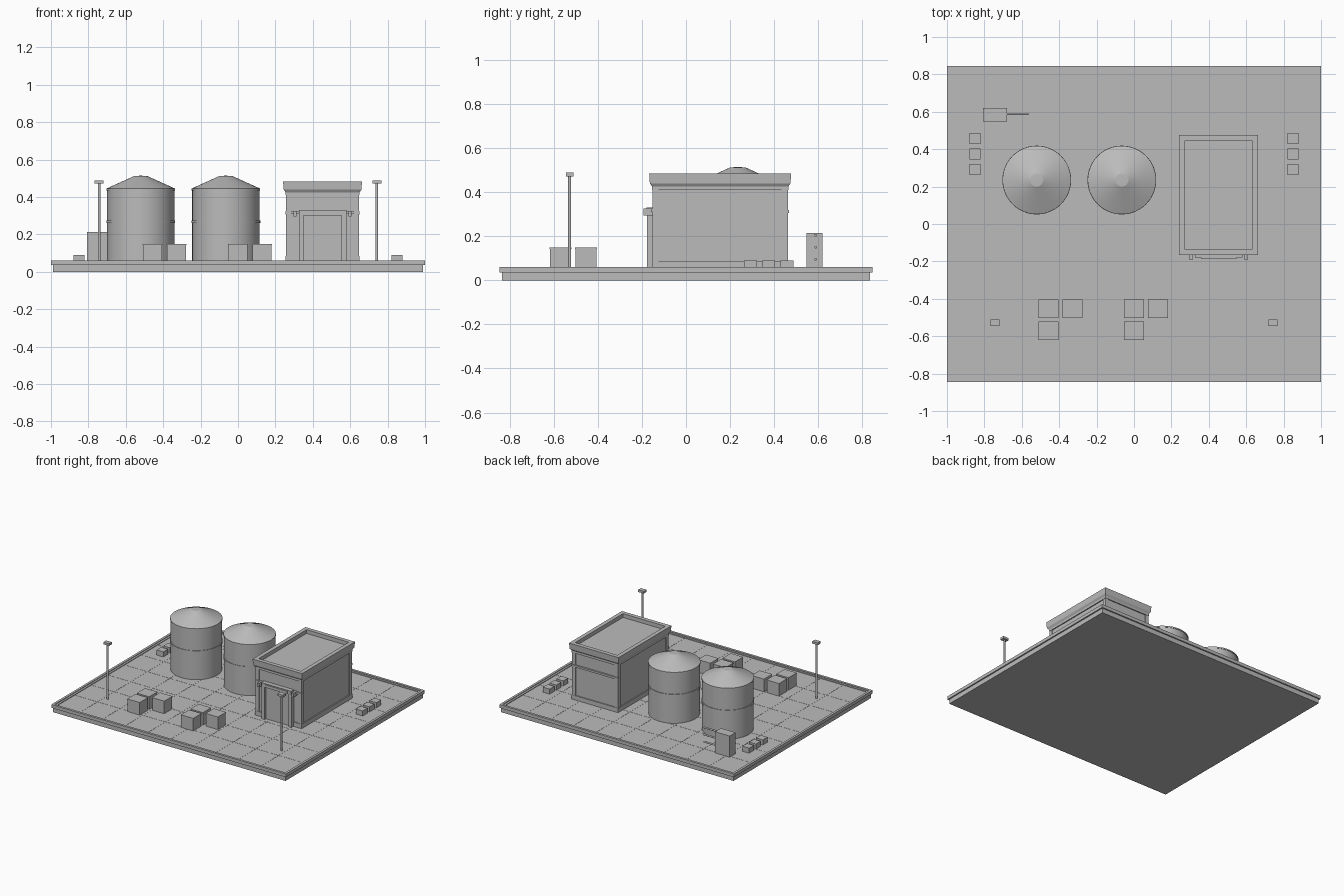
import bpy
import bmesh
import math

cube = bpy.data.objects.get("Cube")
if cube:
    bpy.data.objects.remove(cube, do_unlink=True)

grey = bpy.data.materials.new("plain grey")
colour = (0.5, 0.5, 0.5, 1)
grey.diffuse_color = colour
grey.use_nodes = True
grey.node_tree.nodes["Principled BSDF"].inputs["Base Color"].default_value = colour

GROUND = 0.05


def finish(name, bm):
    bmesh.ops.recalc_face_normals(bm, faces=bm.faces)
    mesh = bpy.data.meshes.new(name)
    bm.to_mesh(mesh)
    bm.free()
    mesh.materials.append(grey)
    obj = bpy.data.objects.new(name, mesh)
    bpy.context.collection.objects.link(obj)
    return obj


def add_box(bm, x, y, z):
    """Each argument is a (low, high) pair."""
    made = bmesh.ops.create_cube(bm, size=1)["verts"]
    for v in made:
        v.co = [pair[0] if c < 0 else pair[1] for c, pair in zip(v.co, (x, y, z))]


def boxes(name, *items):
    bm = bmesh.new()
    for item in items:
        add_box(bm, *item)
    return finish(name, bm)


def around(centre, half):
    return (centre - half, centre + half)


def rectangular_loft(name, centre, half, profile):
    """Stack rectangles, each given as (outward offset, height), and cap both ends."""
    bm = bmesh.new()
    rings = []
    for offset, z in profile:
        a, b = half[0] + offset, half[1] + offset
        corners = ((-a, -b), (a, -b), (a, b), (-a, b))
        rings.append([bm.verts.new((centre[0] + u, centre[1] + v, z)) for u, v in corners])
    for low, high in zip(rings, rings[1:]):
        for i in range(4):
            j = (i + 1) % 4
            bm.faces.new((low[i], low[j], high[j], high[i]))
    bm.faces.new(rings[0])
    bm.faces.new(rings[-1])
    return finish(name, bm)


def lathe(name, centre, profile, sides):
    bm = bmesh.new()
    verts = [bm.verts.new((r, 0, z)) for r, z in profile]
    edges = [bm.edges.new(pair) for pair in zip(verts, verts[1:])]
    bmesh.ops.spin(bm, geom=verts + edges, cent=(0, 0, 0), axis=(0, 0, 1),
                   angle=math.tau, steps=sides)
    bmesh.ops.remove_doubles(bm, verts=bm.verts, dist=0.0001)
    obj = finish(name, bm)
    obj.location = (*centre, 0)
    bpy.ops.object.select_all(action="DESELECT")
    obj.select_set(True)
    bpy.context.view_layer.objects.active = obj
    bpy.ops.object.shade_smooth_by_angle(angle=math.radians(20))
    return obj


# Slab with overhanging kerb
rectangular_loft("base_slab", (0, 0), (1, 0.845), [
    (-0.01, 0), (-0.01, 0.035), (0, 0.035), (0, 0.06), (-0.018, 0.06),
    (-0.018, 0.055), (-0.033, 0.055), (-0.033, GROUND)])

# Paving tiles with hairline seams
bm = bmesh.new()
columns, rows = 10, 8
width, depth = 1.93 / columns, 1.62 / rows
for i in range(columns):
    for j in range(rows):
        x = (i + 0.5 - columns / 2) * width
        y = (j + 0.5 - rows / 2) * depth
        add_box(bm, around(x, width / 2 - 0.001), around(y, depth / 2 - 0.001),
                (GROUND - 0.002, GROUND + 0.001))
finish("paving_tiles", bm)

# Storage tanks with a thin band and shallow conical roof
for side, x in (("right", -0.52), ("left", -0.065)):
    lathe(side + "_tank", (x, 0.235), [
        (0, GROUND), (0.18, GROUND), (0.18, 0.26), (0.184, 0.26), (0.184, 0.275),
        (0.18, 0.275), (0.18, 0.435), (0.183, 0.435), (0.183, 0.445),
        (0.035, 0.512), (0, 0.514)], 48)

# Building shell: plinth, wall, flared cornice, parapet and sunken roof
CX, CY, HX, HY = 0.452, 0.155, 0.198, 0.309
rectangular_loft("building_shell", (CX, CY), (HX, HY), [
    (0, GROUND), (0, 0.085), (-0.008, 0.085), (-0.008, 0.41), (0, 0.41), (0, 0.425),
    (0.01, 0.44), (0.013, 0.484), (-0.018, 0.484), (-0.018, 0.455)])
FRONT, BACK = CY - HY, CY + HY

# Corner pilasters
boxes("corner_pilasters", *[
    (around(CX + sx * (HX - 0.016), 0.014), around(CY + sy * (HY - 0.016), 0.014),
     (GROUND, 0.415)) for sx in (-1, 1) for sy in (-1, 1)])

# Wall ledges, front and back
boxes("wall_ledges",
      (around(CX, HX), (BACK - 0.02, BACK + 0.004), (0.305, 0.32)),
      (around(CX, HX), (FRONT - 0.004, FRONT + 0.02), (0.31, 0.325)))

# Entrance: posts, lintel, leaf and side lamps
boxes("door_frame",
      (around(CX, 0.127), (FRONT - 0.026, FRONT + 0.02), (0.3, 0.33)),
      *[(around(CX + s * 0.114, 0.013), (FRONT - 0.024, FRONT + 0.02), (GROUND, 0.3))
        for s in (-1, 1)])
boxes("door_leaf", (around(CX, 0.101), (FRONT - 0.008, FRONT + 0.02), (GROUND, 0.3)))
boxes("door_canopy_strip", (around(CX, 0.095), (FRONT - 0.032, FRONT), (0.31, 0.325)))
boxes("door_lamps", *[
    (around(CX + s * 0.146, 0.008), (FRONT - 0.038, FRONT + 0.02), (0.295, 0.325))
    for s in (-1, 1)])

# Two groups of three lidded crates
for side, shift in (("right", -0.457), ("left", 0)):
    spots = ((0, -0.453), (0.128, -0.453), (0, -0.57))
    crates, lids = [], []
    for x, y in spots:
        crates.append((around(x + shift, 0.051), around(y, 0.048), (GROUND, 0.142)))
        lids.append((around(x + shift, 0.053), around(y, 0.05), (0.142, 0.149)))
    boxes(side + "_crates", *crates)
    boxes(side + "_crate_lids", *lids)

# Lamp posts and rows of low blocks, mirrored across the yard
for side, s in (("right", -1), ("left", 1)):
    x, y = s * 0.742, -0.528
    lathe(side + "_lamp_pole", (x, y), [
        (0, GROUND), (0.007, GROUND), (0.007, 0.475), (0, 0.475)], 12)
    boxes(side + "_lamp_head", (around(x, 0.024), around(y, 0.017), (0.472, 0.489)))
    boxes(side + "_low_blocks", *[
        (around(s * 0.85, 0.029), around(0.375 + k * 0.083, 0.029), (GROUND, 0.09))
        for k in (-1, 0, 1)])

# Control cabinet with three pipes
boxes("control_cabinet", (around(-0.743, 0.063), around(0.583, 0.036), (GROUND, 0.214)))
for k, z in enumerate((0.095, 0.15, 0.205)):
    pipe = lathe("cabinet_pipe_%d" % (k + 1), (-0.69, 0.588), [
        (0, 0), (0.006, 0), (0.006, 0.125), (0, 0.125)], 12)
    pipe.location.z = z
    pipe.rotation_euler.y = math.pi / 2
